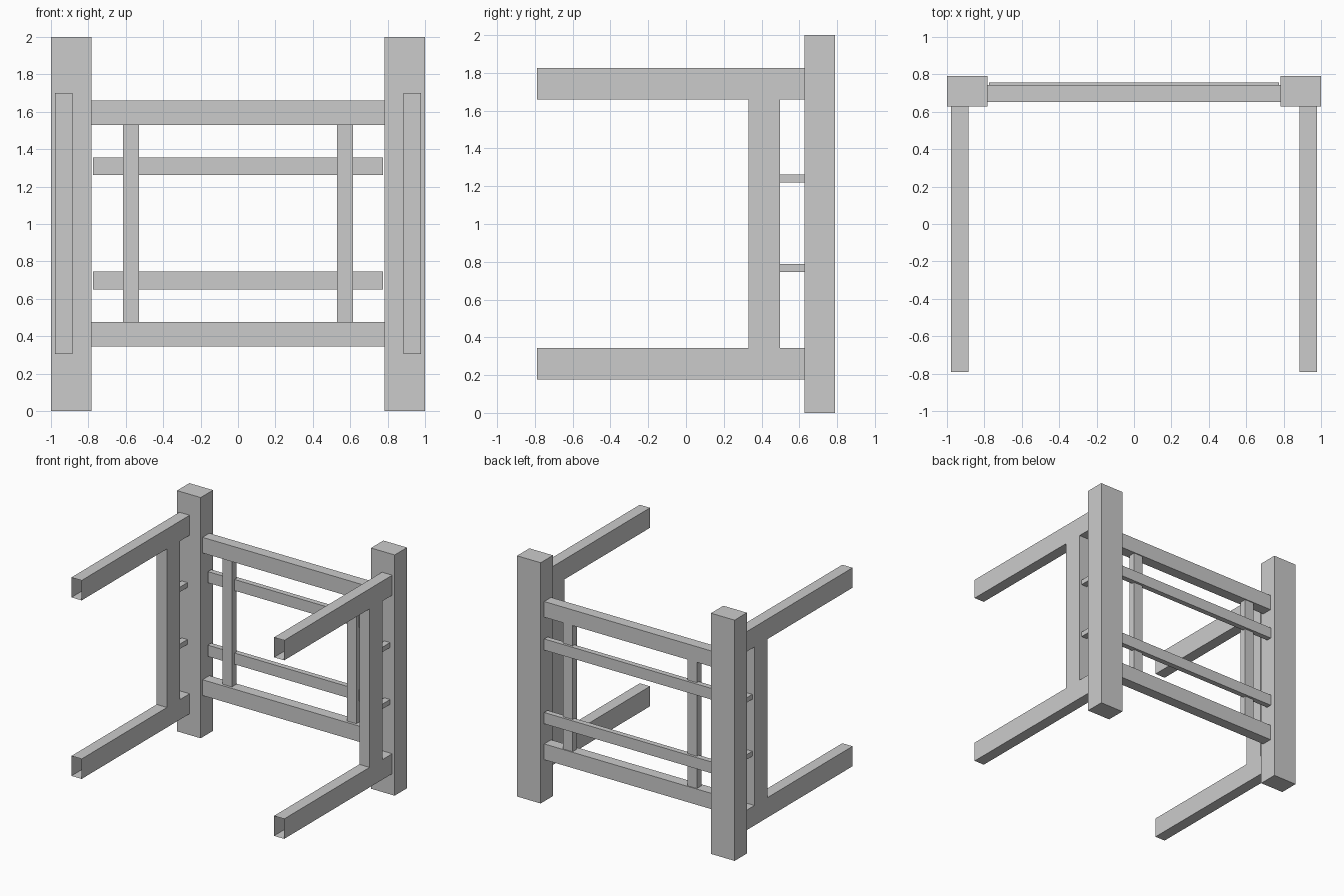
import bpy
import bmesh
from mathutils import Vector

default = bpy.data.objects.get("Cube")
if default:
    bpy.data.objects.remove(default, do_unlink=True)

# Single pale grey material
grey = bpy.data.materials.new("pale_grey")
grey.use_nodes = True
GREY = (0.6, 0.6, 0.6, 1.0)
grey.diffuse_color = GREY
grey.node_tree.nodes["Principled BSDF"].inputs["Base Color"].default_value = GREY


def beam(name, xs, ys, zs, open_ends=False):
    """Box between the given bounds; open_ends removes the faces along y."""
    bm = bmesh.new()
    bmesh.ops.create_cube(bm, size=1)
    lo, hi = (Vector(c) for c in zip(xs, ys, zs))
    for v in bm.verts:
        v.co = (lo + hi) / 2 + v.co * (hi - lo)
    if open_ends:
        bm.normal_update()
        ends = [f for f in bm.faces if abs(f.normal.y) > 0.9]
        bmesh.ops.delete(bm, geom=ends, context='FACES_ONLY')
    mesh = bpy.data.meshes.new(name)
    bm.to_mesh(mesh)
    bm.free()
    mesh.materials.append(grey)
    obj = bpy.data.objects.new(name, mesh)
    bpy.context.collection.objects.link(obj)


def pair(name, xs, ys, zs, open_ends=False):
    """The same beam on the left (+x) and the right (-x)."""
    beam("left_" + name, xs, ys, zs, open_ends)
    beam("right_" + name, (-xs[1], -xs[0]), ys, zs, open_ends)


# Corner posts at the back
pair("post", (0.783, 1.0), (0.628, 0.79), (0, 2))

# Hollow side rails, upright and short pegs to the post
SIDE = (0.884, 0.978)
pair("lower_side_rail", SIDE, (-0.79, 0.628), (0.177, 0.343), True)
pair("upper_side_rail", SIDE, (-0.79, 0.628), (1.66, 1.826), True)
pair("side_upright", SIDE, (0.33, 0.498), (0.305, 1.70))
pair("lower_peg", (0.905, 0.958), (0.498, 0.628), (0.747, 0.788))
pair("upper_peg", (0.905, 0.958), (0.498, 0.628), (1.22, 1.261))

# Back cross rails
for name, half, ys, zs in (
        ("bottom_rail", 0.784, (0.653, 0.743), (0.346, 0.477)),
        ("lower_middle_rail", 0.775, (0.71, 0.755), (0.651, 0.745)),
        ("upper_middle_rail", 0.775, (0.71, 0.755), (1.263, 1.356)),
        ("top_rail", 0.784, (0.653, 0.743), (1.53, 1.66))):
    beam(name, (-half, half), ys, zs)

# Vertical slats between the bottom and top rails
pair("back_slat", (0.528, 0.615), (0.675, 0.735), (0.477, 1.53))
